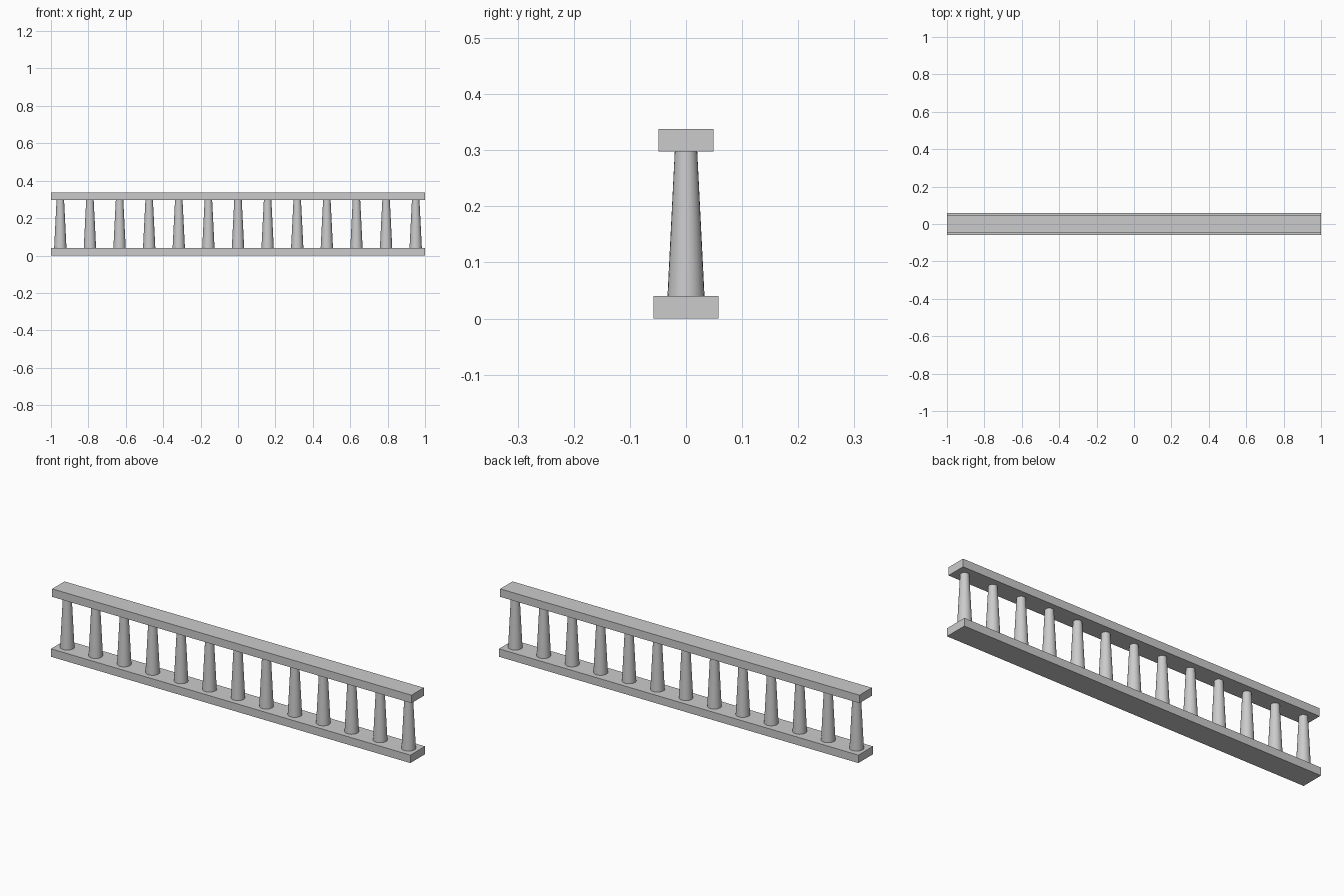
import bpy
import math

if "Cube" in bpy.data.objects:
    bpy.data.objects.remove(bpy.data.objects["Cube"])


def rail(name, half_depth, z0, z1):
    bpy.ops.mesh.primitive_cube_add(size=1, location=(0, 0, (z0 + z1) / 2))
    ob = bpy.context.object
    ob.name = name
    ob.scale = (2, half_depth * 2, z1 - z0)
    bpy.ops.object.transform_apply(location=False, rotation=False, scale=True)


# Base rail and narrower handrail
BASE_TOP, HAND_BOTTOM = 0.04, 0.298
rail("base_rail", 0.058, 0, BASE_TOP)
rail("hand_rail", 0.049, HAND_BOTTOM, 0.338)

# Row of tapered round balusters between the rails
COUNT, REACH = 13, 0.95
for i in range(COUNT):
    x = -REACH + 2 * REACH * i / (COUNT - 1)
    bpy.ops.mesh.primitive_cone_add(
        vertices=24, radius1=0.033, radius2=0.02,
        depth=HAND_BOTTOM - BASE_TOP,
        location=(x, 0, (BASE_TOP + HAND_BOTTOM) / 2))
    bpy.context.object.name = f"baluster_{i + 1}"
    bpy.ops.object.shade_smooth_by_angle(angle=math.radians(30))
